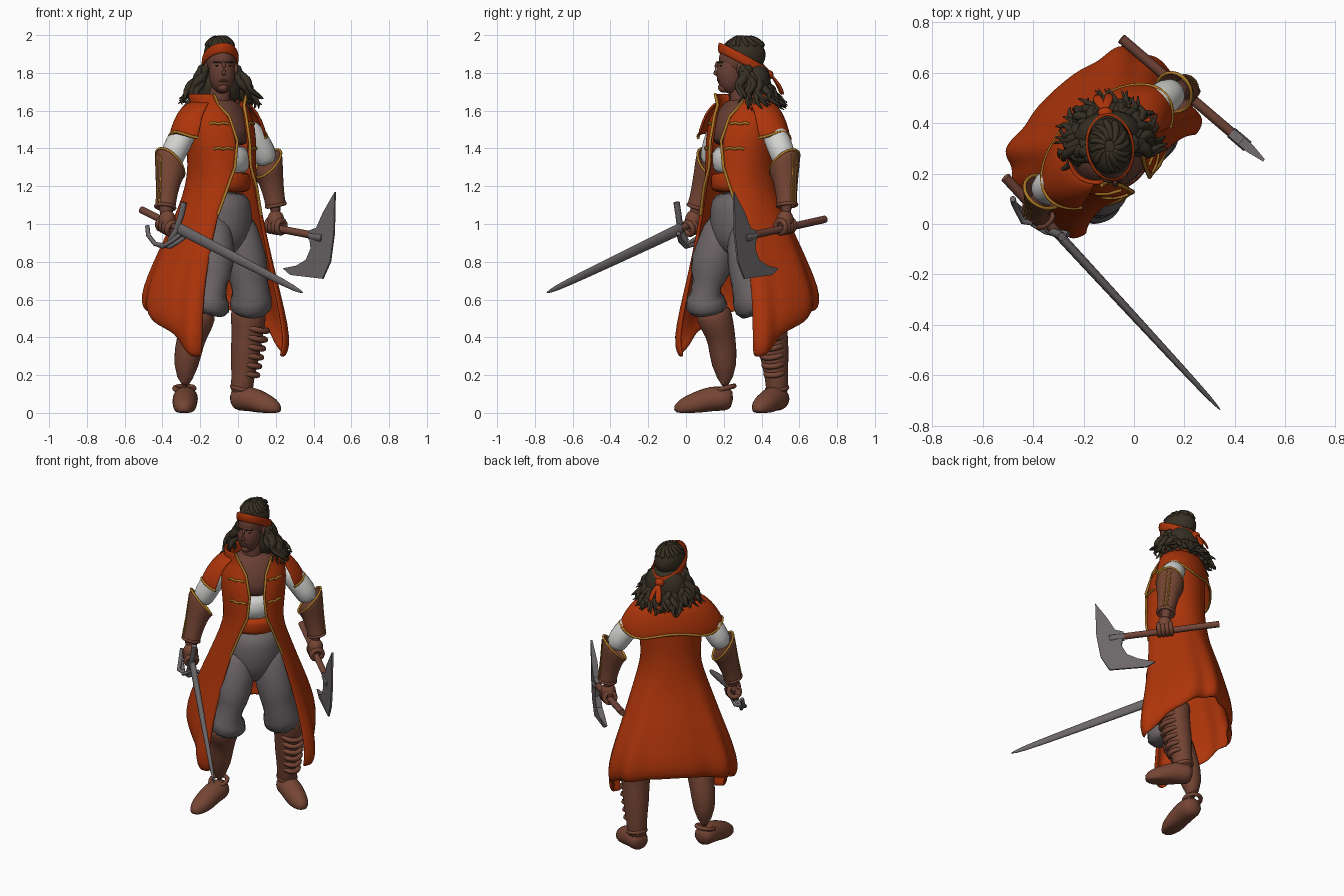
import bpy, math, random
from mathutils import Vector, Matrix

random.seed(4)
if bpy.data.objects.get("Cube"):
    bpy.data.objects.remove(bpy.data.objects["Cube"])


def material(name, *rgb):
    m = bpy.data.materials.new(name)
    m.use_nodes = True
    m.diffuse_color = (*rgb, 1)
    m.node_tree.nodes["Principled BSDF"].inputs["Base Color"].default_value = (*rgb, 1)
    return m


RED = material("orange_red_cloth", .42, .035, .003)
GREY = material("grey_cloth", .15, .13, .135)
STEEL = material("steel", .15, .133, .14)
LEATHER = material("brown_leather", .18, .06, .035)
SKIN = material("dark_skin", .14, .05, .034)
HAIR = material("dark_hair", .037, .029, .017)
WHITE = material("white_linen", .65, .65, .64)
GOLD = material("gold_trim", .42, .19, .02)
WOOD = material("wood", .17, .06, .04)
BLACK = material("dark_eye", .02, .012, .01)

TURN = math.radians(42)   # the body is turned towards its left
U = Vector((math.cos(TURN), math.sin(TURN), 0))
V = Vector((-math.sin(TURN), math.cos(TURN), 0))
MID = Vector((-.1, .3, 0))
UP = Vector((0, 0, 1))


def body(u, v, z):
    return MID + U * u + V * v + UP * z


def make(name, verts, faces, mat, subsurf=0, thick=0):
    me = bpy.data.meshes.new(name)
    me.from_pydata([tuple(v) for v in verts], [], faces)
    me.materials.append(mat)
    for p in me.polygons:
        p.use_smooth = True
    ob = bpy.data.objects.new(name, me)
    bpy.context.collection.objects.link(ob)
    if thick:
        s = ob.modifiers.new("thickness", "SOLIDIFY")
        s.thickness, s.offset = thick, 0
    if subsurf:
        ob.modifiers.new("smooth", "SUBSURF").levels = subsurf
        ob.modifiers["smooth"].render_levels = subsurf
    return ob


def loft(name, rows, mat, closed=True, caps=True, subsurf=1, thick=0):
    n = len(rows[0])
    faces = [(r * n + i, r * n + (i + 1) % n, (r + 1) * n + (i + 1) % n, (r + 1) * n + i)
             for r in range(len(rows) - 1) for i in range(n if closed else n - 1)]
    if caps:
        faces += [tuple(range(n))[::-1], tuple(range((len(rows) - 1) * n, len(rows) * n))]
    return make(name, [p for r in rows for p in r], faces, mat, subsurf, thick)


def tube(name, pts, mat, sides=12, floor=False, flat=1):
    """Round limb through points given as x, y, z, radius."""
    P = [Vector(p[:3]) for p in pts]
    rows = []
    for k, p in enumerate(P):
        q = (P[min(k + 1, len(P) - 1)] - P[max(k - 1, 0)]).to_track_quat('Z', 'Y')
        row = []
        for i in range(sides):
            t = math.tau * i / sides
            w = p + q @ Vector((math.cos(t) * pts[k][3], math.sin(t) * pts[k][3] * flat, 0))
            w.z = max(w.z, 0) if floor else w.z
            row.append(w)
        rows.append(row)
    return loft(name, rows, mat)


def wire(name, pts, r, mat, cyclic=False):
    c = bpy.data.curves.new(name, "CURVE")
    c.dimensions, c.bevel_depth, c.bevel_resolution = "3D", r, 2
    c.use_fill_caps = True
    s = c.splines.new("POLY")
    s.points.add(len(pts) - 1)
    for a, b in zip(s.points, pts):
        a.co = (*b, 1)
    s.use_cyclic_u = cyclic
    c.materials.append(mat)
    ob = bpy.data.objects.new(name, c)
    bpy.context.collection.objects.link(ob)


def ring(centre, axis, r, n=16):
    q = Vector(axis).to_track_quat('Z', 'Y')
    return [Vector(centre) + q @ Vector((r * math.cos(math.tau * i / n), r * math.sin(math.tau * i / n), 0)) for i in range(n)]


def ball(name, loc, size, mat, rot=0):
    bpy.ops.mesh.primitive_uv_sphere_add(segments=24, ring_count=14, location=loc, rotation=(0, 0, rot))
    ob = bpy.context.object
    ob.name, ob.scale = name, size
    ob.data.materials.append(mat)
    bpy.ops.object.shade_smooth()


def oval(z, a, b, v=-.025, n=24):
    return [body(a * math.cos(math.tau * i / n), v + b * math.sin(math.tau * i / n), z) for i in range(n)]


# torso, shirt, sash and hips
loft("chest", [oval(1.67, .07, .06, 0), oval(1.62, .14, .1, -.01), oval(1.5, .165, .14), oval(1.4, .155, .14)], SKIN)
loft("shirt", [oval(1.43, .157, .142), oval(1.33, .15, .138), oval(1.25, .147, .135)], WHITE)
loft("sash", [oval(z, .15 + d, .139 + d) for z, d in ((1.28, 0), (1.25, .006), (1.2, .006), (1.16, 0))], RED)
loft("hips", [oval(1.18, .147, .136), oval(1.08, .165, .145), oval(.97, .17, .15), oval(.88, .13, .12), oval(.83, .05, .07)], GREY)
tube("neck", [(-.1, .3, 1.58, .075), (-.1, .29, 1.66, .06), (-.09, .28, 1.76, .06)], SKIN)

# breeches, boots and feet
tube("right_breeches", [(-.13, .22, 1.06, .1), (-.135, .17, .88, .115), (-.135, .11, .72, .122),
                        (-.14, .1, .6, .134), (-.17, .12, .52, .11)], GREY, 16)
tube("left_breeches", [(-.02, .33, 1.06, .1), (.02, .33, .88, .115), (.06, .335, .72, .122),
                       (.073, .345, .6, .13), (.06, .39, .52, .11)], GREY, 16)
tube("right_boot", [(-.21, .145, .57, .095), (-.21, .145, .51, .107), (-.24, .185, .42, .079), (-.265, .195, .33, .078),
                    (-.285, .21, .18, .06), (-.28, .205, .07, .06)], LEATHER)
tube("left_boot", [(.055, .44, .57, .095), (.055, .445, .51, .103), (.05, .455, .42, .085), (.04, .465, .33, .085),
                   (.025, .48, .18, .06), (.015, .485, .07, .065)], LEATHER)
for side, heel, toe, ankle in (("right", (-.275, .25), (-.287, -.065), (-.284, .205, .13)),
                               ("left", (-.03, .51), (.225, .37), (.02, .483, .13))):
    a, b = Vector((*heel, 0)), Vector((*toe, 0))
    prof = ((0, .07, .045), (.12, .075, .068), (.35, .078, .07), (.62, .045, .068), (.85, .024, .055), (1, .014, .02))
    tube(side + "_foot", [(*a.lerp(b, t).xy, z, r) for t, z, r in prof], LEATHER, floor=True)
    wire(side + "_ankle_strap", ring(ankle, (b - a) * .8 + UP, .052), .013, LEATHER, True)
for k in range(6):
    wire("left_boot_wrap", ring((.06 + k * .006, .468 - k * .006, .21 + k * .048), (.25, -.12, 1), .045 + k * .0045), .015, LEATHER, True)


# long coat: rows of height or drop, width, depth, shift, front opening, squareness
def spow(x, p):
    return math.copysign(abs(x) ** p, x)


COAT = [(1.69, .17, .125, .01, 42, 1), (1.63, .155, .12, .01, 34, 1), (1.57, .19, .145, 0, 16, 1),
        (1.44, .187, .168, -.02, 11, 1), (1.3, .17, .165, -.022, 16, .95), (1.2, .172, .178, -.02, 30, .85),
        (-.15, .215, .185, -.01, 41, .85), (-.42, .28, .22, .012, 45, .74), (-.62, .33, .24, .025, 44, .66),
        (-.82, .368, .265, .033, 42, .6), (-.94, .372, .268, .033, 42, .58), (-1, .352, .25, .033, 43, .6)]


def coat(row, f):
    z, a, b, v, gap, p = COAT[row]
    phi = math.radians(180 + f * (180 - gap))
    if z < 0:
        back = min(1, max(0, (.93 - abs(f)) / .45))
        hem = .295 + .23 * back * back * (3 - 2 * back) + .05 * max(0, 1 - 2 * abs(f))
        grow = 1 + .045 * -z * math.cos(f * 21)
        a, b, z = a * grow, b * grow, 1.18 + z * (1.18 - hem)
    return body(a * spow(math.sin(phi), p), v - b * spow(math.cos(phi), p), z)


N = 44
loft("long_coat", [[coat(r, -1 + 2 * i / N) for i in range(N + 1)] for r in range(len(COAT))], RED, False, False, 1, .018)
for s in (-1, 1):
    out = V * -.01
    wire("coat_front_trim", [coat(r, s * .985) + out for r in range(7)], .008, GOLD)
    for r, reach in ((2, .26), (3, .26)):
        wire("coat_clasp", [coat(r, s * (1 - reach * k / 5)).lerp(coat(r + 1, s * (1 - reach * k / 5)), reach + .05 * (k % 2))
                            + out for k in range(1, 6)], .007, GOLD)


# shoulder cape with gilded hem
def cape(k, f):
    z, a, b = ((1.645, .16, .12), (1.62, .215, .14), (1.55, .275, .16), (1.46, .31, .175))[k]
    phi = math.radians(180 + f * 130)
    dip = (.02 * math.cos(f * 9) - .02 * (1 - abs(f))) * (k == 3)
    return body(a * math.sin(phi), .01 - b * math.cos(phi), z + dip)


loft("shoulder_cape", [[cape(k, -1 + i / 16) for i in range(33)] for k in range(4)], RED, False, False, 1, .014)
wire("cape_trim", [cape(3, -1 + i / 16) + UP * .014 for i in range(33)], .0075, GOLD)

# arms, bracers, hands
ARMS = {"right": ((-.25, .19, 1.54), (-.355, .14, 1.36), (-.385, .06, 1.09), (-.375, .04, 1.0), (.68, -.74, -.37)),
        "left": ((.03, .44, 1.54), (.15, .52, 1.36), (.2, .535, 1.1), (.2, .525, 1.0), (.76, -.65, -.13))}
for side, joints in ARMS.items():
    sh, el, wr, hand, grip = map(Vector, joints)
    outer = U if side == "left" else -U
    tube(side + "_sleeve", [(*sh, .055), (*sh.lerp(el, .45), .072), (*sh.lerp(el, .85), .072), (*el.lerp(wr, .2), .06)], WHITE)

    def cuff(t, r):
        """Ring round the forearm, cut lower on the inner side near the elbow."""
        c = el.lerp(wr, t)
        return [p + (wr - el) * .2 * max(0, 1 - t * 2) * (1 - (p - c).dot(outer) / r) for p in ring(c, wr - el, r, 20)]

    loft(side + "_bracer", [cuff(t, r) for t, r in ((-.08, .08), (.12, .075), (.5, .06), (.9, .047), (1, .052))],
         LEATHER, caps=False, thick=.012)
    tube(side + "_forearm", [(*el.lerp(wr, .3), .05), (*wr, .04), (*hand, .035)], SKIN)
    wire(side + "_bracer_rim", cuff(-.08, .08), .007, GOLD, True)
    for w in (-.012, .012):
        wire(side + "_bracer_seam", [el.lerp(wr, t) + outer * r + V * w for t, r in ((-.05, .081), (.5, .064), (.95, .054))], .005, GOLD)
    wire(side + "_wrist_band", ring(wr, wr - el, .05), .01, LEATHER, True)
    ball(side + "_palm", hand + UP * .02, (.045, .045, .055), LEATHER)
    for k in range(4):
        wire(side + "_finger", ring(hand - UP * .01 + grip * (k - 1.5) * .024, grip, .034, 12), .0145, LEATHER, True)

# axe: handle and crescent blade standing in the handle's vertical plane
axe_y = lambda x: .735 - .855 * (x + .05)
wire("axe_handle", [(x, axe_y(x), 1.025 - .19 * (x + .05)) for x in (-.05, .42)], .02, WOOD)
wire("axe_socket", [(x, axe_y(x), 1.02 - .19 * (x + .05)) for x in (.385, .45)], .024, STEEL)
outline = [(.515, 1.17), (.46, 1.06), (.425, .98), (.385, .965), (.395, .87), (.37, .81), (.32, .78),
           (.24, .765), (.28, .73), (.45, .71), (.49, .8), (.51, .95)]
n = len(outline)
side_dir = Vector((.65, .76, 0)) * .018
blade = [Vector((x, axe_y(x), z)) + side_dir * s * (.3 if k in (0, 7, 8, 9, 10, 11) else 1)
         for s in (-1, 1) for k, (x, z) in enumerate(outline)]
ob = make("axe_blade", blade, [tuple(range(n)), tuple(range(n, 2 * n))[::-1]] +
          [(i, n + i, n + (i + 1) % n, (i + 1) % n) for i in range(n)], STEEL)
for p in ob.data.polygons:
    p.use_smooth = False

# sword: blade, grip, guard
tip, guard, pommel = Vector((.345, -.74, .635)), Vector((-.31, -.03, .975)), Vector((-.51, .185, 1.075))
tube("sword_blade", [(*guard.lerp(tip, t), r) for t, r in ((-.02, .021), (.02, .021), (.3, .019), (.7, .015), (.95, .011), (1, .001))],
     STEEL, 8, flat=1.65)
wire("sword_grip", [pommel, guard], .02, WOOD)
wire("sword_crossguard", [(-.285, -.05, 1.115), (-.3, -.04, 1.05), (-.325, -.03, .97), (-.36, 0, .91)], .017, STEEL)
for dx in (0, .04):
    wire("sword_hand_guard", [(-.3 + dx, -.04, .95), (-.35 + dx, -.03, .91), (-.4 + dx, .0, .88),
                              (-.44, .05 - dx, .895), (-.475, .08, .94), (-.48, .1, .99)], .012, STEEL)

# head, turned less than the body
HEAD = Matrix.Translation((-.09, .27, 1.82)) @ Matrix.Rotation(.14, 4, 'Z')
hp = lambda x, y, z: HEAD @ Vector((x, y, z))
ball("skull", hp(0, .015, .05), (.08, .112, .1), SKIN, .14)
ball("face", hp(0, -.035, -.02), (.069, .075, .11), SKIN, .14)
ball("chin", hp(0, -.068, -.098), (.03, .034, .027), SKIN, .14)
tube("nose", [(*hp(0, -.1, .045), .009), (*hp(0, -.116, .01), .013), (*hp(0, -.122, -.018), .018), (*hp(0, -.102, -.032), .011)], SKIN, 8)
wire("lips", [hp(x, -.103 + x * x * 12, -.06) for x in (-.025, -.012, 0, .012, .025)], .005, SKIN)
for s in (-1, 1):
    ball("eye", hp(s * .03, -.09, .018), (.013, .008, .005), BLACK, .14)
    wire("brow", [hp(s * x, y, .036) for x, y in ((.012, -.102), (.032, -.098), (.052, -.084))], .004, HAIR)
    ball("ear", hp(s * .08, .01, .0), (.012, .024, .034), SKIN, .14)

# headband, knot and ribbon ends
band = []
for e, h in ((.0, -.028), (.006, -.014), (.006, .014), (0, .028)):
    band.append([hp((.088 + e) * math.cos(t), .034 + (.127 + e) * math.sin(t), .045 - .068 * math.sin(t) + h)
                 for t in (math.tau * i / 28 for i in range(28))])
loft("headband", band, RED, caps=False, thick=.008)
ball("headband_knot", hp(0, .17, -.03), (.03, .025, .025), RED)
for s in (-1, 1):
    tube("headband_tail", [(*hp(0, .18, -.03), .012), (*hp(s * .02, .225, -.08), .022), (*hp(s * .03, .245, -.14), .018)], RED, 8, flat=.4)

# hair: crown plus wavy locks falling round the back and sides
ball("hair_crown", hp(0, .035, .075), (.086, .118, .1), HAIR, .14)
ball("hair_mass", hp(0, .09, -.08), (.13, .09, .13), HAIR, .14)
for k in range(80):
    t = math.radians(-14 + 208 * (k % 40) / 39 + random.uniform(-5, 5))
    layer, length, wave = k // 40, random.uniform(.75, 1.08), random.uniform(0, 6)
    start = .02 - .065 * max(0, math.sin(t))
    pts = []
    for j in range(8):
        f = j / 7
        r = .078 + (.14 - .05 * layer) * f ** 1.1 + .016 * math.sin(j * 1.7 + wave)
        a = t + .13 * math.sin(j * 1.4 + wave * 2)
        pts.append((*hp(r * math.cos(a), .04 + r * math.sin(a), start - (.21 + start) * f * length), .026 * (1 - f ** 3) + .003))
    tube("hair_lock", pts, HAIR, 6)
for k in range(13):
    t, twist = math.tau * k / 13 + random.uniform(-.2, .2), random.uniform(.2, .8)
    pts = [(*hp(.085 * math.sin(a) * math.cos(t + a * twist), .04 + .117 * math.sin(a) * math.sin(t + a * twist), .08 + .092 * math.cos(a)),
            random.uniform(.01, .018)) for a in (.15, .5, .85, 1.15)]
    tube("crown_strand", pts, HAIR, 6)
